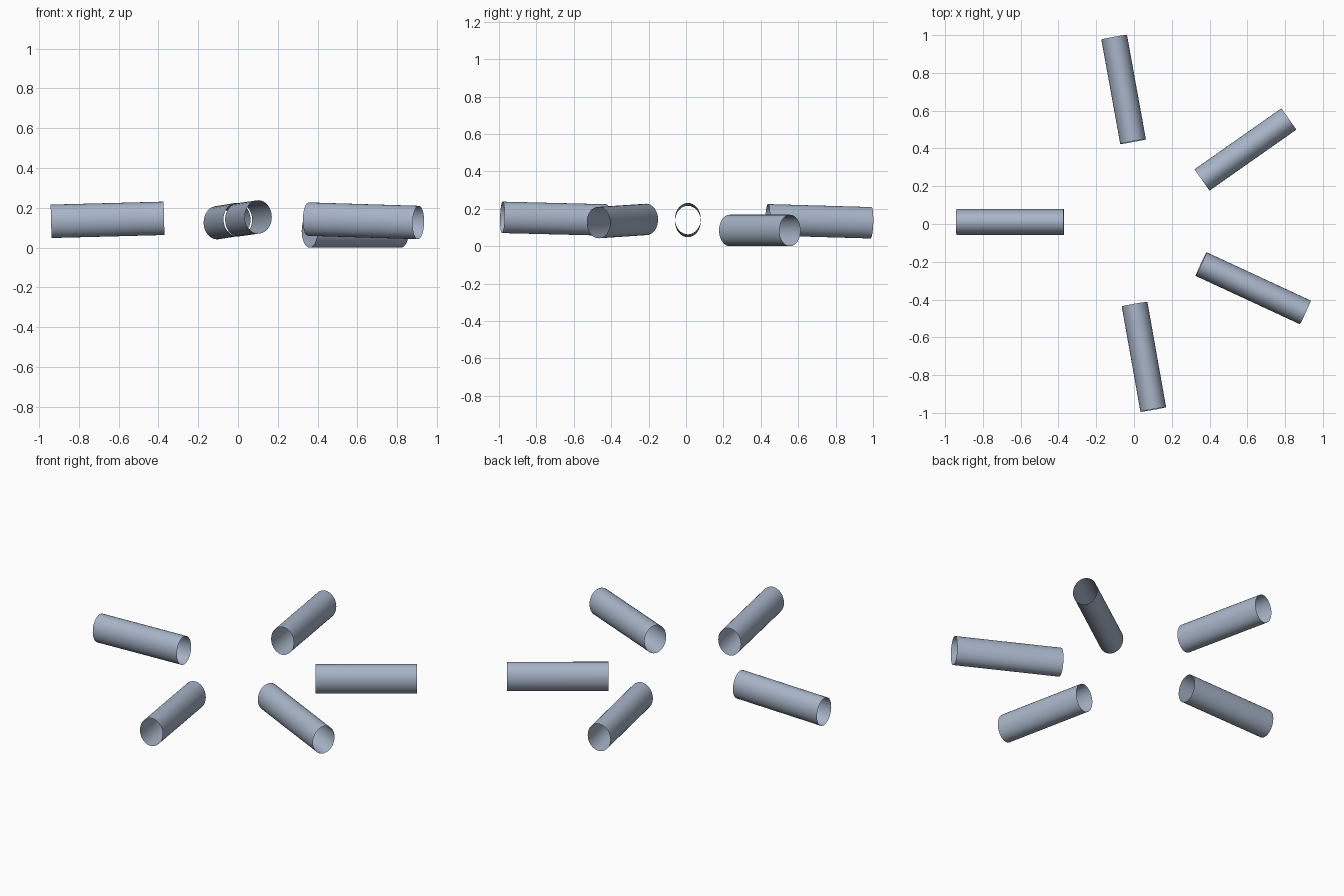
import bpy, bmesh, math
from mathutils import Vector

if "Cube" in bpy.data.objects:
    bpy.data.objects.remove(bpy.data.objects["Cube"])

SEGMENTS = 32
HALF_WIDTH = 0.069   # oval section, taller than wide
HALF_HEIGHT = 0.084

mat = bpy.data.materials.new("blue grey")
mat.diffuse_color = (0.39, 0.46, 0.58, 1)
mat.use_nodes = True
mat.node_tree.nodes["Principled BSDF"].inputs["Base Color"].default_value = mat.diffuse_color


def open_tube(name, inner, outer):
    """Open-ended thin oval tube between two axis end points."""
    a, b = Vector(inner), Vector(outer)
    axis = (b - a).normalized()
    side = axis.cross(Vector((0, 0, 1))).normalized()
    up = side.cross(axis)
    bm = bmesh.new()
    rings = []
    for centre in (a, b):
        ring = []
        for i in range(SEGMENTS):
            t = 2 * math.pi * i / SEGMENTS
            ring.append(bm.verts.new(centre + side * HALF_WIDTH * math.cos(t)
                                     + up * HALF_HEIGHT * math.sin(t)))
        rings.append(ring)
    for i in range(SEGMENTS):
        j = (i + 1) % SEGMENTS
        f = bm.faces.new((rings[0][j], rings[0][i], rings[1][i], rings[1][j]))
        f.smooth = True
        # keep normals pointing away from the axis
        f.normal_update()
        if f.normal.dot(f.calc_center_median() - (a + b) / 2) < 0:
            f.normal_flip()
    me = bpy.data.meshes.new(name)
    bm.to_mesh(me)
    bm.free()
    me.materials.append(mat)
    ob = bpy.data.objects.new(name, me)
    bpy.context.collection.objects.link(ob)
    return ob


# Five tubes radiating from the centre: inner end, outer end
open_tube("left_tube", (-0.372, 0.01, 0.147), (-0.94, 0.01, 0.132))
open_tube("back_tube", (-0.005, 0.436, 0.141), (-0.105, 0.989, 0.125))
open_tube("front_tube", (0.003, -0.424, 0.140), (0.102, -0.982, 0.154))
open_tube("back_right_tube", (0.36, 0.233, 0.084), (0.82, 0.556, 0.084))
open_tube("front_right_tube", (0.355, -0.212, 0.143), (0.907, -0.468, 0.126))
